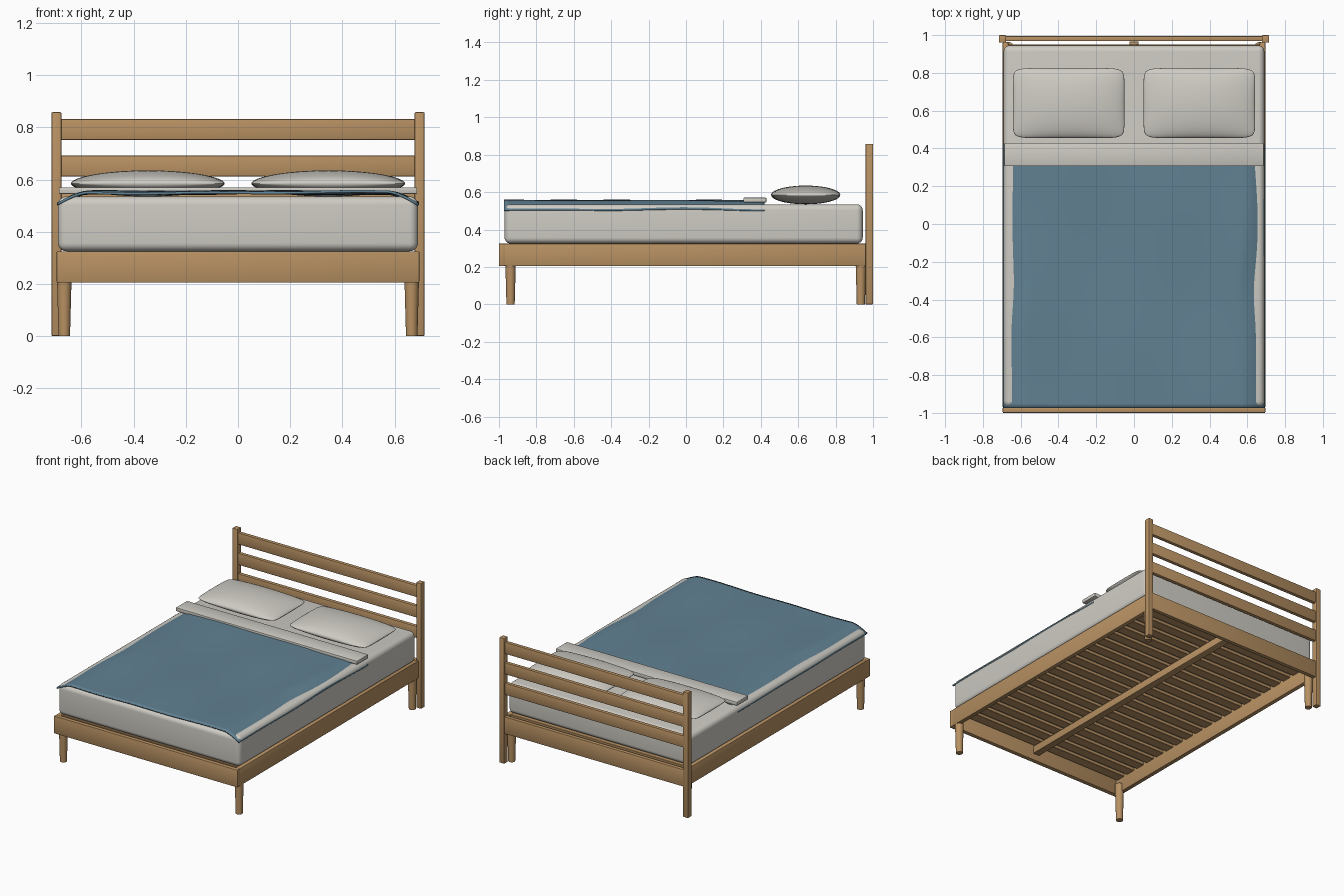
import bpy, bmesh, math

cube = bpy.data.objects.get("Cube")
if cube:
    bpy.data.objects.remove(cube, do_unlink=True)


def material(name, rgb):
    m = bpy.data.materials.new(name)
    m.use_nodes = True
    m.diffuse_color = (*rgb, 1)
    m.node_tree.nodes["Principled BSDF"].inputs["Base Color"].default_value = (*rgb, 1)
    return m


WOOD = material("oak wood", (0.48, 0.285, 0.125))
LINEN = material("white linen", (0.62, 0.60, 0.55))
BLUE = material("blue cloth", (0.12, 0.22, 0.29))


def finish(name, bm, mat, angle=35):
    bmesh.ops.recalc_face_normals(bm, faces=bm.faces)
    mesh = bpy.data.meshes.new(name)
    bm.to_mesh(mesh)
    bm.free()
    mesh.materials.append(mat)
    ob = bpy.data.objects.new(name, mesh)
    bpy.context.collection.objects.link(ob)
    bpy.ops.object.select_all(action="DESELECT")
    ob.select_set(True)
    bpy.context.view_layer.objects.active = ob
    bpy.ops.object.shade_smooth_by_angle(angle=math.radians(angle))
    return ob


def box(name, xs, ys, zs, mat, bevel=0.004, segments=2):
    """Box between pairs of limits, with rounded edges."""
    bm = bmesh.new()
    bmesh.ops.create_cube(bm, size=1)
    for v in bm.verts:
        v.co = [lo + (c + 0.5) * (hi - lo) for c, (lo, hi) in zip(v.co, (xs, ys, zs))]
    bmesh.ops.bevel(bm, geom=bm.edges[:], offset=bevel, segments=segments,
                    profile=0.5, affect="EDGES")
    return finish(name, bm, mat)


def sheet(bm, nu, nv, func):
    """Grid of faces following func(u, v) for u and v from -1 to 1."""
    rows = [[bm.verts.new(func(2 * i / nu - 1, 2 * j / nv - 1)) for j in range(nv + 1)]
            for i in range(nu + 1)]
    for a, b in zip(rows, rows[1:]):
        for j in range(nv):
            bm.faces.new((a[j], b[j], b[j + 1], a[j + 1]))


# Bed frame rails
box("front_rail", (-0.695, 0.695), (-1, -0.97), (0.205, 0.325), WOOD)
for side, s in (("left", 1), ("right", -1)):
    box(side + "_rail", sorted((s * 0.665, s * 0.695)), (-0.972, 0.962), (0.205, 0.325), WOOD)

    # Tapered round legs
    for end, y in (("front", -0.938), ("back", 0.935)):
        bm = bmesh.new()
        bmesh.ops.create_cone(bm, cap_ends=True, segments=24, radius1=0.022,
                              radius2=0.029, depth=0.26)
        bmesh.ops.translate(bm, verts=bm.verts, vec=(s * 0.666, y, 0.13))
        finish(f"{end}_{side}_leg", bm, WOOD)

    # Headboard posts
    box(side + "_headboard_post", sorted((s * 0.677, s * 0.715)), (0.96, 1), (0, 0.858), WOOD)

# Headboard boards
box("headboard_bottom_rail", (-0.68, 0.68), (0.968, 0.996), (0.205, 0.322), WOOD)
for i in range(3):
    z = 0.472 + 0.14 * i
    box(f"headboard_slat_{i + 1}", (-0.68, 0.68), (0.968, 0.994), (z, z + 0.08), WOOD)

# Support under the mattress
box("center_beam", (-0.025, 0.025), (-0.972, 0.966), (0.25, 0.302), WOOD)
COUNT = 20
for i in range(COUNT):
    y = -0.925 + i * 1.84 / (COUNT - 1)
    box(f"base_slat_{i + 1}", (-0.667, 0.667), (y - 0.034, y + 0.034), (0.302, 0.324), WOOD, 0.002, 1)

# Mattress
box("mattress", (-0.69, 0.69), (-0.97, 0.945), (0.325, 0.535), LINEN, 0.032, 6)


# Blanket with drooping sides and gentle ripples
def blanket_point(u, v):
    x, y = 0.694 * u, -0.277 + 0.697 * v
    start = 0.582 - 0.03 * math.exp(-((y + 0.35) / 0.18) ** 2) + 0.006 * math.sin(9 * y)
    drop = max(0, (abs(x) - start) / (0.694 - start))
    ripple = 0.0025 * math.sin(7 * y + 4 * x) + 0.002 * math.sin(11 * x - 3 * y)
    edge = 0.003 * math.sin(8 * y + 1) * drop
    return x, y, 0.555 + ripple - 0.046 * drop ** 1.5 + edge


bm = bmesh.new()
sheet(bm, 80, 60, blanket_point)
blanket = finish("blanket", bm, BLUE, 50)
solid = blanket.modifiers.new("thickness", "SOLIDIFY")
solid.thickness = 0.01
solid.offset = -1

# Turned-down sheet
box("folded_sheet", (-0.687, 0.687), (0.307, 0.43), (0.545, 0.57), LINEN, 0.004, 2)

# Pillows
for side, s in (("left", 1), ("right", -1)):
    bm = bmesh.new()
    for up in (1, -1):
        def pillow_point(u, v):
            # Ease the grid toward the rim so the rounded edge is dense
            u, v = math.sin(u * math.pi / 2), math.sin(v * math.pi / 2)
            h = 0.05 * max(0, 1 - u * u) ** 0.55 * max(0, 1 - v * v) ** 0.5
            return (s * 0.346 + 0.295 * u * (1 - 0.05 * v ** 12),
                    0.64 + 0.185 * v * (1 - 0.08 * u ** 12), 0.585 + up * h)
        sheet(bm, 36, 28, pillow_point)
    bmesh.ops.remove_doubles(bm, verts=bm.verts, dist=0.0002)
    finish(side + "_pillow", bm, LINEN, 80)
